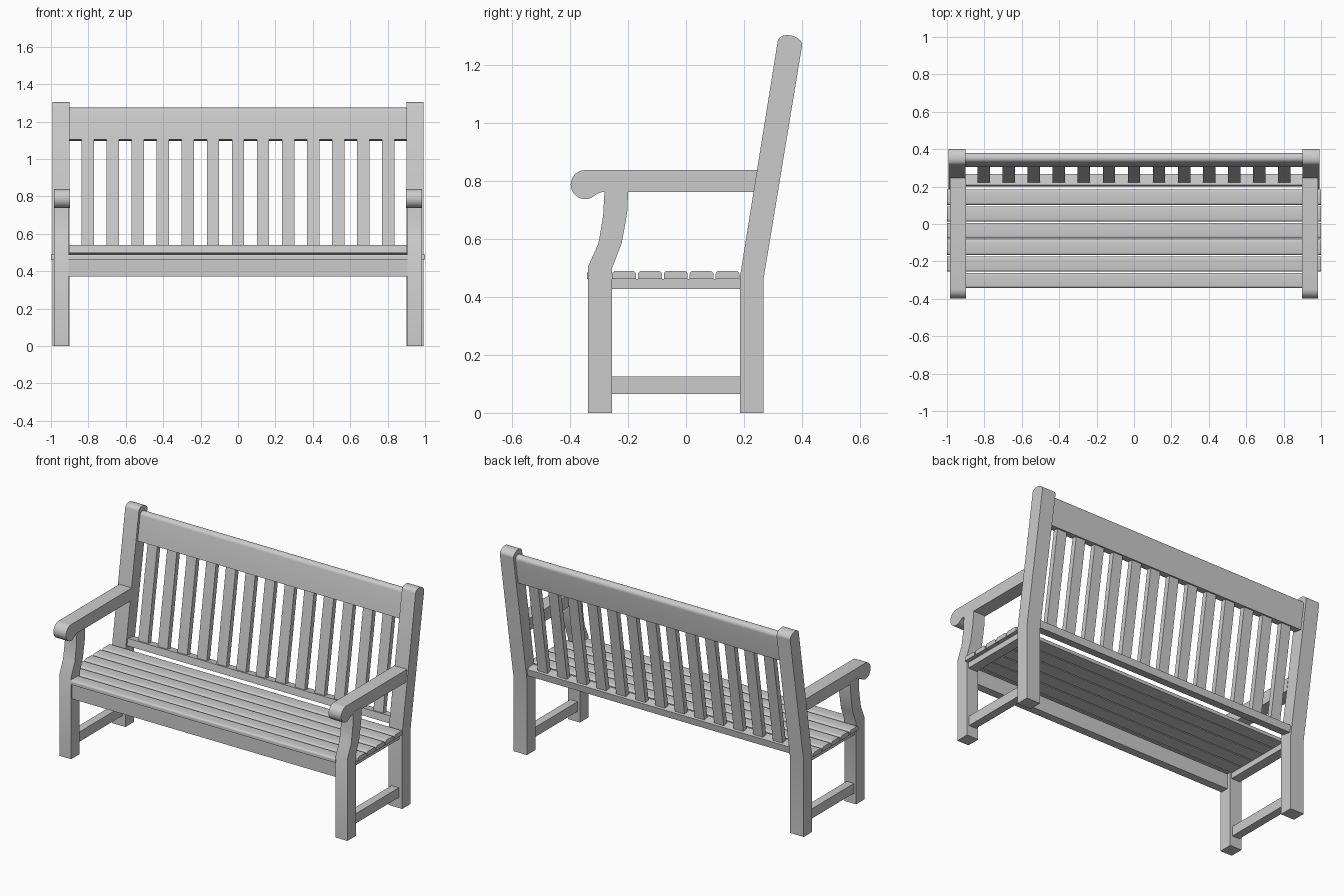
import bpy, bmesh
from math import sin, cos, pi, radians

if "Cube" in bpy.data.objects:
    bpy.data.objects.remove(bpy.data.objects["Cube"])

LEAN = 0.161          # backward slope of the backrest (dy/dz)
KNEE_Y, KNEE_Z = 0.186, 0.468


def extrude(name, profile, x0, x1, mirror=False):
    """Extrude a (y, z) side profile along x, optionally mirrored."""
    bm = bmesh.new()
    face = bm.faces.new([bm.verts.new((x0, y, z)) for y, z in profile])
    res = bmesh.ops.extrude_face_region(bm, geom=[face])
    moved = [g for g in res["geom"] if isinstance(g, bmesh.types.BMVert)]
    bmesh.ops.translate(bm, verts=moved, vec=(x1 - x0, 0, 0))
    bmesh.ops.recalc_face_normals(bm, faces=bm.faces)
    me = bpy.data.meshes.new(name)
    bm.to_mesh(me)
    bm.free()
    ob = bpy.data.objects.new(name, me)
    bpy.context.collection.objects.link(ob)
    if mirror:
        ob.modifiers.new("mirror", "MIRROR").use_axis[0] = True
    bpy.ops.object.select_all(action="DESELECT")
    bpy.context.view_layer.objects.active = ob
    ob.select_set(True)
    bpy.ops.object.shade_smooth_by_angle(angle=radians(32))
    return ob


def arc(cy, cz, r, a0, a1, n):
    """Points on an arc, angles in degrees."""
    angles = [radians(a0 + (a1 - a0) * i / n) for i in range(n + 1)]
    return [(cy + r * cos(a), cz + r * sin(a)) for a in angles]


def rect(y0, y1, z0, z1):
    return [(y0, z0), (y1, z0), (y1, z1), (y0, z1)]


def plank(y0, y1, z0, z1, r=0.012):
    """Rectangle with rounded upper edges."""
    return [(y0, z0), (y1, z0)] + arc(y1 - r, z1 - r, r, 0, 90, 5) \
        + arc(y0 + r, z1 - r, r, 90, 180, 5)


def back(off, z):
    """Point at depth `off` behind the front line of the leaning post."""
    return (KNEE_Y + LEAN * (z - KNEE_Z) + off, z)


def leaning(o0, o1, z0, z1):
    """Cross-section that leans with the backrest, ends square to the lean."""
    d = LEAN * (o1 - o0)
    return [back(o0, z0), back(o1, z0 - d), back(o1, z1 - d), back(o0, z1)]


# Back legs with leaning posts and rounded tops
top = [(0.3585 + 0.042 * cos(a) + 0.004 * sin(a),
        1.275 - 0.008 * cos(a) + 0.028 * sin(a))
       for a in [pi * i / 14 for i in range(15)]]
extrude("back_leg", [(0.186, 0), (0.268, 0), (0.268, 0.464)] + top
        + [(KNEE_Y, KNEE_Z)], 0.90, 0.993, True)

# Front legs with a swept upper part
extrude("front_leg", [(-0.338, 0), (-0.255, 0), (-0.255, 0.5), (-0.222, 0.586),
                      (-0.212, 0.64), (-0.202, 0.70), (-0.200, 0.775),
                      (-0.281, 0.775), (-0.286, 0.68), (-0.302, 0.586),
                      (-0.338, 0.505)], 0.905, 0.985, True)

# Armrests with scrolled front ends
extrude("armrest", [(0.236, 0.762), (0.248, 0.838)]
        + arc(-0.348, 0.788, 0.05, 90, 310, 20)
        + [(-0.303, 0.758), (-0.290, 0.762)], 0.898, 0.984, True)

# Side rails under the seat and low stretchers
extrude("seat_side_rail", rect(-0.26, 0.19, 0.428, 0.463), 0.915, 0.975, True)
extrude("stretcher", plank(-0.26, 0.19, 0.065, 0.125, 0.006), 0.92, 0.97, True)

# Front apron
extrude("front_rail", rect(-0.33, -0.28, 0.37, 0.466), -0.906, 0.906)

# Seat slats: the front one fits between the legs, the rest run full width
extrude("front_seat_slat", plank(-0.342, -0.262, 0.463, 0.490), -0.906, 0.906)
for i in range(5):
    y = -0.255 + 0.0893 * i
    extrude("seat_slat", plank(y, y + 0.082, 0.463, 0.490), -1.0, 1.0)

# Lower back rail
extrude("lower_back_rail", leaning(0.010, 0.072, 0.497, 0.540), -0.906, 0.906)

# Top back rail with rounded upper edges
rail = [back(0.016, 1.105), back(0.068, 1.097)]
z_top, half = 1.250, 0.026
for a in [pi * i / 12 for i in range(13)]:
    z = z_top - 0.008 * cos(a) / 2 + 0.024 * sin(a)
    rail.append(back(0.042 + half * cos(a), z))
extrude("top_back_rail", rail, -0.906, 0.906)

# Vertical back slats
for i in range(13):
    x = (i - 6) * 0.134
    extrude("back_slat", leaning(0.024, 0.056, 0.525, 1.12), x - 0.033, x + 0.033)
